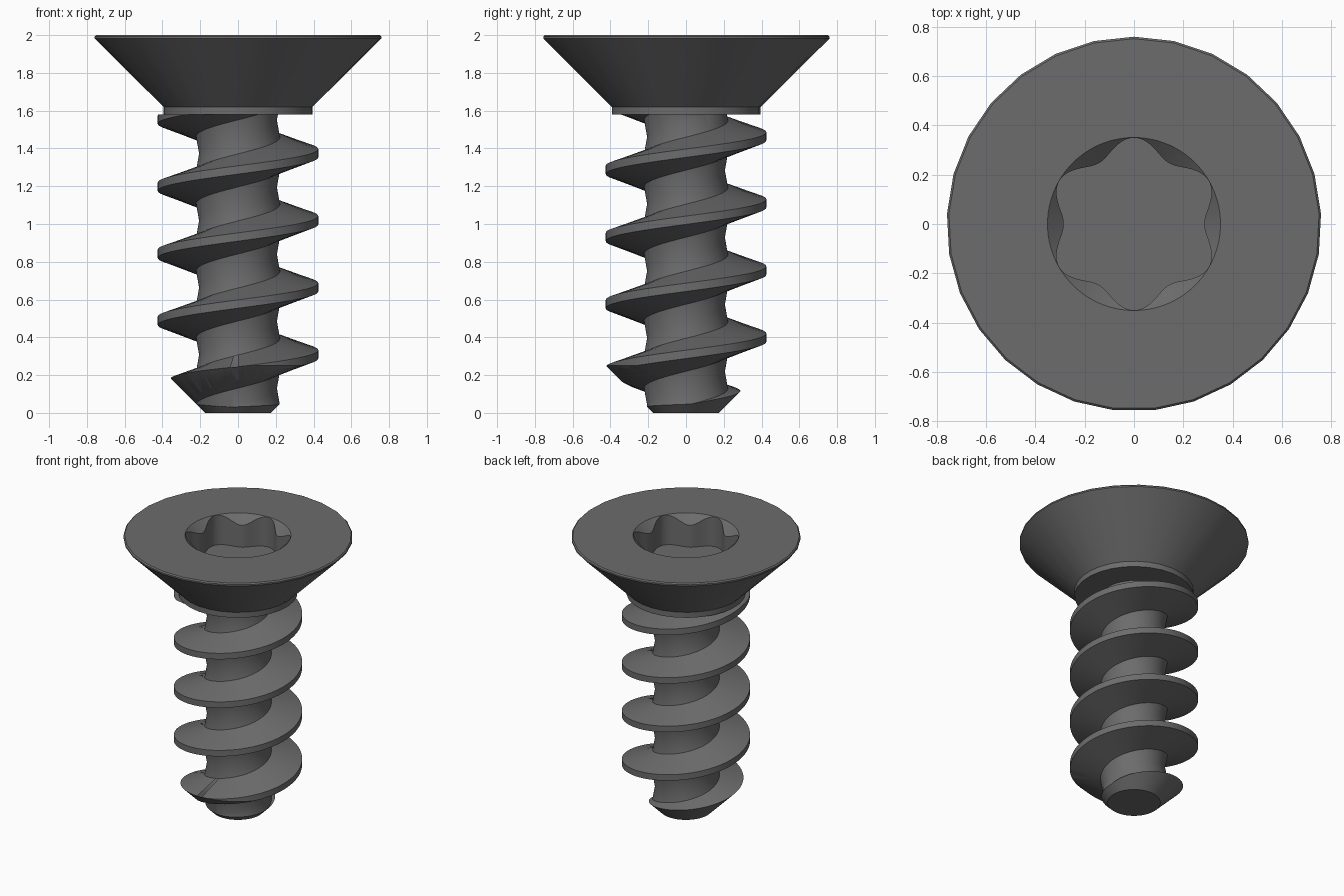
import bpy, bmesh, math

if "Cube" in bpy.data.objects:
    bpy.data.objects.remove(bpy.data.objects["Cube"])

steel = bpy.data.materials.new("dark grey steel")
steel.diffuse_color = (0.15, 0.15, 0.15, 1)
steel.use_nodes = True
steel.node_tree.nodes["Principled BSDF"].inputs["Base Color"].default_value = steel.diffuse_color


def finish(name, bm, angle=30):
    bmesh.ops.remove_doubles(bm, verts=bm.verts[:], dist=1e-5)
    bmesh.ops.recalc_face_normals(bm, faces=bm.faces[:])
    me = bpy.data.meshes.new(name)
    bm.to_mesh(me)
    bm.free()
    me.materials.append(steel)
    ob = bpy.data.objects.new(name, me)
    bpy.context.collection.objects.link(ob)
    smooth(ob, angle)
    return ob


def smooth(ob, angle=30):
    bpy.ops.object.select_all(action='DESELECT')
    ob.select_set(True)
    bpy.context.view_layer.objects.active = ob
    bpy.ops.object.shade_smooth_by_angle(angle=math.radians(angle))


def ring(bm, n, radius, height):
    """Closed ring starting at +y; radius and height are functions of the angle."""
    out = []
    for i in range(n):
        a = math.pi / 2 + 2 * math.pi * i / n
        r = radius(a)
        out.append(bm.verts.new((r * math.cos(a), r * math.sin(a), height(r))))
    return out


def skin(bm, a, b):
    n = len(a)
    for i in range(n):
        bm.faces.new((a[i], a[(i + 1) % n], b[(i + 1) % n], b[i]))


def lathe(bm, profile, n):
    rings = [ring(bm, n, lambda a, r=r: r, lambda _, z=z: z) for r, z in profile]
    for a, b in zip(rings, rings[1:]):
        skin(bm, a, b)
    bm.faces.new(rings[0][::-1])
    return rings[-1]


# Countersunk head with collar and six-lobe recess
SEG, SUB = 29, 6
bm = bmesh.new()
rim = lathe(bm, [(0.395, 1.58), (0.395, 1.62), (0.75, 1.972),
                 (0.76, 1.982), (0.76, 1.992), (0.752, 2.0)], SEG)


def lobe(a):
    return 0.3175 - 0.0325 * math.cos(6 * a)


mouth = ring(bm, SEG * SUB, lambda a: 0.351, lambda r: 2.0)
chamfer = ring(bm, SEG * SUB, lobe, lambda r: 2.0 - 0.9 * (0.351 - r))
floor = ring(bm, SEG * SUB, lobe, lambda r: 1.78)
for i in range(SEG):
    inner = [mouth[(i * SUB + k) % len(mouth)] for k in range(SUB, -1, -1)]
    bm.faces.new([rim[i], rim[(i + 1) % SEG]] + inner)
skin(bm, mouth, chamfer)
skin(bm, chamfer, floor)
bm.faces.new(floor)
finish("head", bm)

# Threaded shank: one tooth profile stacked along a right-hand helix
PITCH, Z0, N, TURNS = 0.355, 0.31, 64, 8
tooth = [(-0.090, 0.222), (-0.022, 0.425), (0.022, 0.425), (0.085, 0.222), (0.175, 0.206)]
P = len(tooth)
bm = bmesh.new()
cols = []
for k in range(N):
    a = 2 * math.pi * k / N
    col = []
    for m in range(TURNS * P):
        dz, r = tooth[m % P]
        z = Z0 + PITCH * (k / N + m // P - 3) + dz
        col.append(bm.verts.new((r * math.cos(a), r * math.sin(a), z)))
    cols.append(col)
for k in range(N):
    wrap = P if k == N - 1 else 0
    a, b = cols[k], cols[(k + 1) % N]
    for m in range(TURNS * P - 1 - wrap):
        bm.faces.new((a[m], b[m + wrap], b[m + 1 + wrap], a[m + 1]))
bm.edges.ensure_lookup_table()
low, high = bm.verts.new((0, 0, -1.2)), bm.verts.new((0, 0, 2.4))
for e in [e for e in bm.edges if e.is_boundary]:
    bm.faces.new((*e.verts, low if e.verts[0].co.z < 0.8 else high))
shank = finish("threaded_shank", bm)

# Trim the shank to a bevelled tip and a flat top under the collar
bm = bmesh.new()
bm.faces.new(lathe(bm, [(0.175, 0.0), (0.6, 0.425), (0.6, 1.581)], 64))
trimmer = finish("shank_trimmer", bm)
trimmer.hide_render = True
mod = shank.modifiers.new("trim", 'BOOLEAN')
mod.operation, mod.solver, mod.object = 'INTERSECT', 'EXACT', trimmer
bpy.context.view_layer.objects.active = shank
bpy.ops.object.modifier_apply(modifier=mod.name)
bpy.data.objects.remove(trimmer)
smooth(shank)
